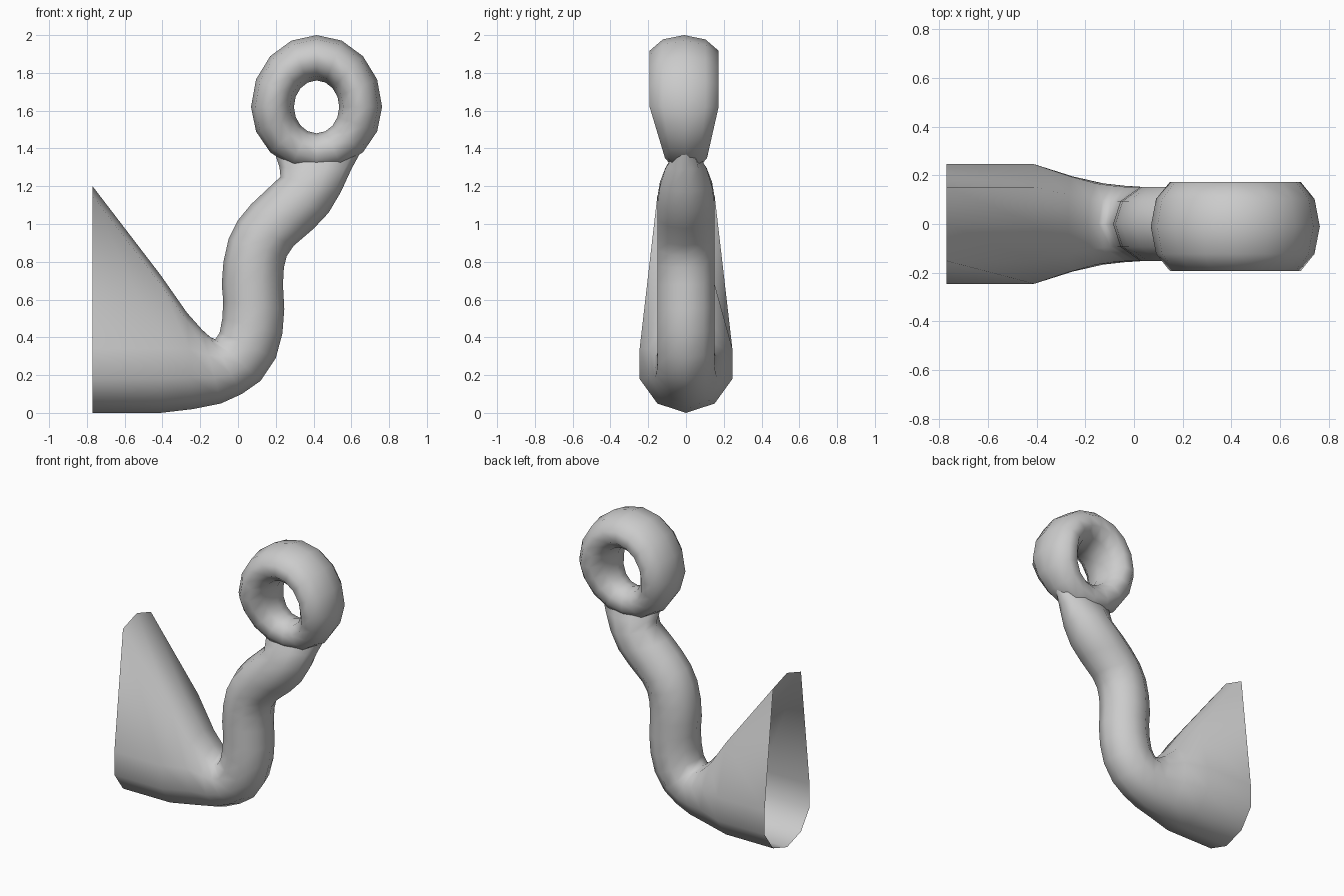
import bpy, bmesh
from math import sin, cos, pi

if "Cube" in bpy.data.objects:
    bpy.data.objects.remove(bpy.data.objects["Cube"])


def loft(name, loops, closed=False):
    """Skin a list of equal-length vertex loops into a smooth object."""
    bm = bmesh.new()
    rows = [[bm.verts.new(p) for p in loop] for loop in loops]
    n = len(rows[0])
    pairs = list(zip(rows, rows[1:]))
    if closed:
        pairs.append((rows[-1], rows[0]))
    for a, b in pairs:
        for i in range(n):
            j = (i + 1) % n
            bm.faces.new((a[i], a[j], b[j], b[i]))
    bmesh.ops.recalc_face_normals(bm, faces=bm.faces)
    mesh = bpy.data.meshes.new(name)
    bm.to_mesh(mesh)
    bm.free()
    obj = bpy.data.objects.new(name, mesh)
    bpy.context.collection.objects.link(obj)
    for p in mesh.polygons:
        p.use_smooth = True
    return obj


def section(outer, inner, r, lift=0.0):
    """Ten-sided loop between two outline points; lift stretches its top."""
    pts = []
    for i in range(10):
        a = 2 * pi * i / 10
        t = (1 - cos(a)) / 2
        x = outer[0] + (inner[0] - outer[0]) * t
        z = outer[1] + (inner[1] - outer[1]) * t
        if i in (4, 5, 6):
            z += lift
        pts.append((x, r * sin(a), z))
    return pts


# Open flared socket, bend and S-shaped stem: outer edge, inner edge, radius, lift
stations = [
    ((-0.77, 0.00), (-0.77, 0.52), 0.258, 0.68),
    ((-0.41, 0.00), (-0.41, 0.52), 0.258, 0.21),
    ((-0.24, 0.02), (-0.27, 0.51), 0.205, 0.02),
    ((-0.09, 0.05), (-0.19, 0.44), 0.175),
    ((0.02, 0.10), (-0.145, 0.40), 0.165),
    ((0.12, 0.17), (-0.12, 0.39), 0.16),
    ((0.20, 0.29), (-0.097, 0.425), 0.16),
    ((0.235, 0.42), (-0.083, 0.50), 0.16),
    ((0.245, 0.55), (-0.078, 0.59), 0.16),
    ((0.238, 0.68), (-0.086, 0.68), 0.16),
    ((0.243, 0.77), (-0.077, 0.80), 0.16),
    ((0.258, 0.83), (-0.05, 0.92), 0.16),
    ((0.295, 0.885), (0.00, 1.02), 0.16),
    ((0.40, 0.975), (0.07, 1.105), 0.16),
    ((0.48, 1.06), (0.15, 1.18), 0.16),
    ((0.545, 1.17), (0.225, 1.25), 0.145),
    ((0.60, 1.29), (0.22, 1.30), 0.115),
    ((0.66, 1.40), (0.20, 1.36), 0.06),
]
loft("socket_and_stem", [section(*s) for s in stations])

# Flattened eye ring, narrower where it meets the stem
ring = []
for k in range(16):
    a = 2 * pi * k / 16
    low = max(0.0, -sin(a))
    ox, oz = 0.347, (0.38 if sin(a) > 0 else 0.34)
    hx, hz = 0.12, 0.14
    half = 0.192 - 0.075 * low
    loop = []
    for i in range(10):
        b = 2 * pi * i / 10
        t = (1 + cos(b)) / 2
        loop.append((0.416 + cos(a) * (hx + (ox - hx) * t),
                     -0.01 + 0.01 * low + half * sin(b),
                     1.62 + sin(a) * (hz + (oz - hz) * t)))
    ring.append(loop)
loft("eye_ring", ring, closed=True)
